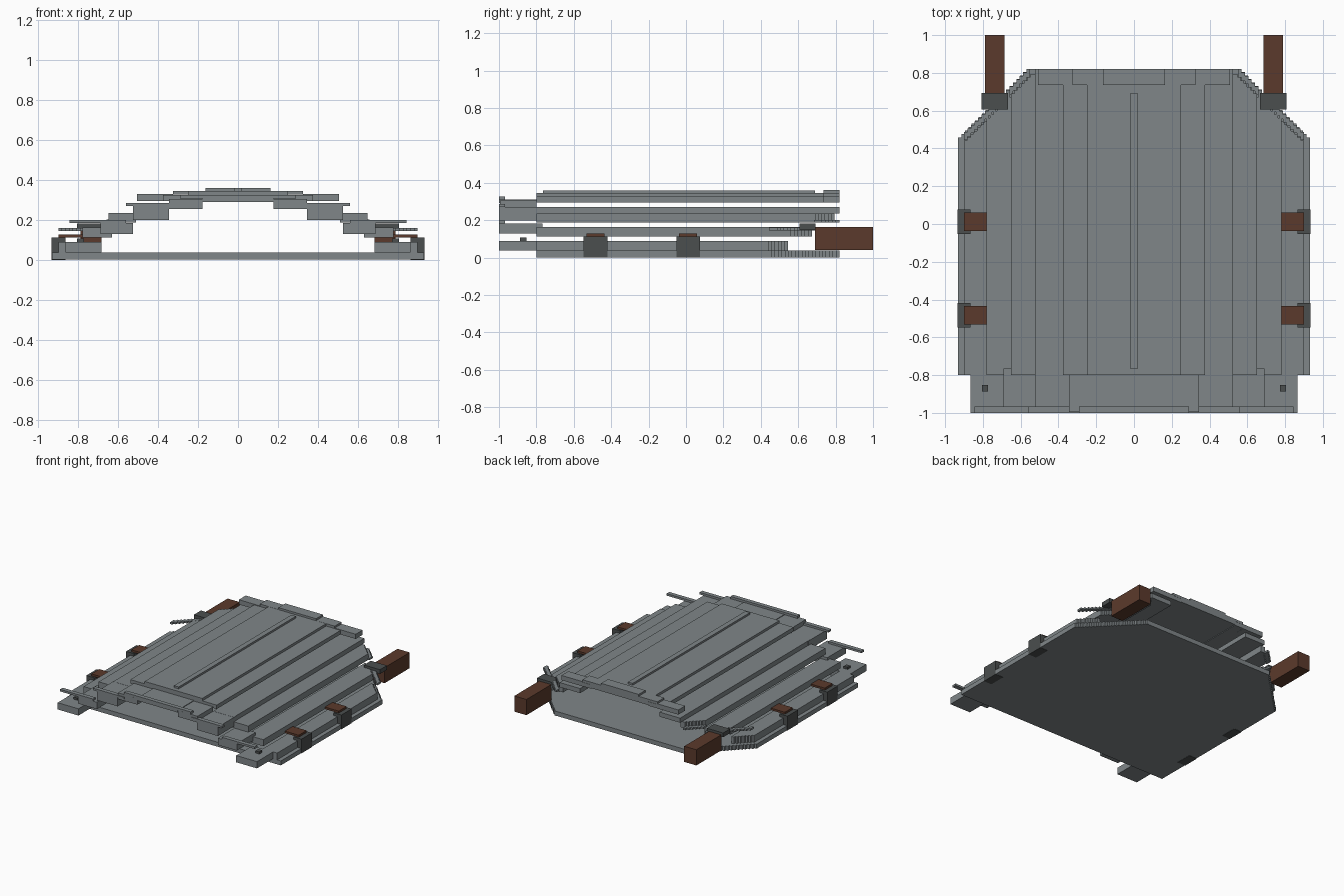
import bpy, bmesh

if "Cube" in bpy.data.objects:
    bpy.data.objects.remove(bpy.data.objects["Cube"])


def material(name, rgb):
    m = bpy.data.materials.new(name)
    m.diffuse_color = (*rgb, 1)
    m.use_nodes = True
    m.node_tree.nodes["Principled BSDF"].inputs["Base Color"].default_value = m.diffuse_color
    return m


STEEL = material("steel grey", (0.215, 0.24, 0.25))
DARK = material("dark iron", (0.07, 0.077, 0.077))
BROWN = material("brown leather", (0.105, 0.042, 0.025))
STEP = 0.018


def prism(name, outline, z0, z1, mat):
    """Extrude a flat outline from z0 up to z1."""
    bm = bmesh.new()
    face = bm.faces.new([bm.verts.new((x, y, z0)) for x, y in outline])
    new = bmesh.ops.extrude_face_region(bm, geom=[face])["geom"]
    bmesh.ops.translate(bm, vec=(0, 0, z1 - z0),
                        verts=[v for v in new if isinstance(v, bmesh.types.BMVert)])
    bmesh.ops.recalc_face_normals(bm, faces=bm.faces)
    mesh = bpy.data.meshes.new(name)
    bm.to_mesh(mesh)
    bm.free()
    mesh.materials.append(mat)
    ob = bpy.data.objects.new(name, mesh)
    bpy.context.collection.objects.link(ob)


def pair(name, outline, z0, z1, mat=STEEL):
    """Make a part and its mirror image across x = 0."""
    for side, s in (("right", 1), ("left", -1)):
        prism(f"{name}_{side}", [(s * x, y) for x, y in outline], z0, z1, mat)


def rect(x0, x1, y0, y1):
    return [(x0, y0), (x1, y0), (x1, y1), (x0, y1)]


def stairs(x0, x1, c):
    """Stepped diagonal y = c - x, from x1 inwards to x0."""
    n = max(1, round((x1 - x0) / STEP))
    d = (x1 - x0) / n
    pts = []
    for i in range(n):
        x = x1 - i * d
        pts += [(x, c - x), (x - d, c - x)]
    return pts


# back board with stepped upper corners
half = [(0.932, -0.8)] + stairs(0.55, 0.932, 1.39) + [(0.55, 0.82)]
prism("base_board", half + [(-x, y) for x, y in reversed(half)], 0.002, 0.037, STEEL)

# domed shell of lengthwise slats
prism("centre_slat", rect(-0.25, 0.25, -0.8, 0.82), 0.3, 0.345, STEEL)
prism("centre_ridge", rect(-0.02, 0.02, -0.765, 0.69), 0.345, 0.36, STEEL)
pair("upper_slat", rect(0.25, 0.375, -0.8, 0.82), 0.295, 0.326)
pair("shoulder_slat", rect(0.345, 0.523, -0.8, 0.82), 0.235, 0.271)
for name, x0, x1, z0, z1, xs in (("middle_slat", 0.51, 0.65, 0.187, 0.235, 0.53),
                                 ("lower_slat", 0.63, 0.78, 0.112, 0.163, 0.65),
                                 ("side_slat", 0.775, 0.9, 0.037, 0.09, 0.78)):
    end = stairs(xs, x1, 1.342)
    pair(name, [(x0, -0.8), (x1, -0.8)] + end + [(x0, end[-1][1])], z0, z1)

# stepped trim floating over the corner diagonals
for name, x0, x1, z0, z1 in (("corner_trim", 0.66, 0.9, 0.146, 0.161),
                             ("upper_corner_trim", 0.55, 0.66, 0.187, 0.202)):
    pair(name, stairs(x0, x1, 1.345) + stairs(x0, x1, 1.388)[::-1], z0, z1)

# rear collar plates
prism("collar_centre", rect(-0.163, 0.163, 0.735, 0.82), 0.345, 0.361, STEEL)
pair("collar_inner", rect(0.163, 0.325, 0.735, 0.82), 0.327, 0.346)
pair("collar_outer", rect(0.325, 0.507, 0.735, 0.82), 0.294, 0.331)

# front skirt plates and their raised lips
prism("skirt_centre", rect(-0.177, 0.177, -1, -0.8), 0.291, 0.31, STEEL)
pair("skirt_inner", rect(0.177, 0.345, -0.995, -0.8), 0.256, 0.305)
pair("skirt_shoulder", rect(0.345, 0.525, -1, -0.768), 0.2, 0.27)
pair("skirt_lower", rect(0.525, 0.69, -1, -0.766), 0.13, 0.184)
pair("skirt_side", rect(0.685, 0.865, -1, -0.8), 0.037, 0.09)
prism("lip_centre", rect(-0.29, 0.29, -1, -0.967), 0.308, 0.326, STEEL)
pair("lip_shoulder", rect(0.29, 0.56, -1, -0.967), 0.27, 0.286)
pair("lip_side", rect(0.56, 0.845, -1, -0.967), 0.184, 0.2)
pair("skirt_stud", rect(0.772, 0.806, -0.887, -0.852), 0.09, 0.107, DARK)

# side buckles with leather tabs
for name, y in (("front", -0.485), ("rear", 0.01)):
    pair(name + "_buckle", rect(0.865, 0.934, y - 0.062, y + 0.066), 0, 0.112, DARK)
    pair(name + "_tab", rect(0.777, 0.9, y - 0.047, y + 0.05), 0.112, 0.128, BROWN)

# rear shoulder straps and clasps
pair("shoulder_strap", rect(0.685, 0.79, 0.69, 1), 0.04, 0.163, BROWN)
pair("strap_clasp", rect(0.668, 0.807, 0.607, 0.693), 0.148, 0.182, DARK)
